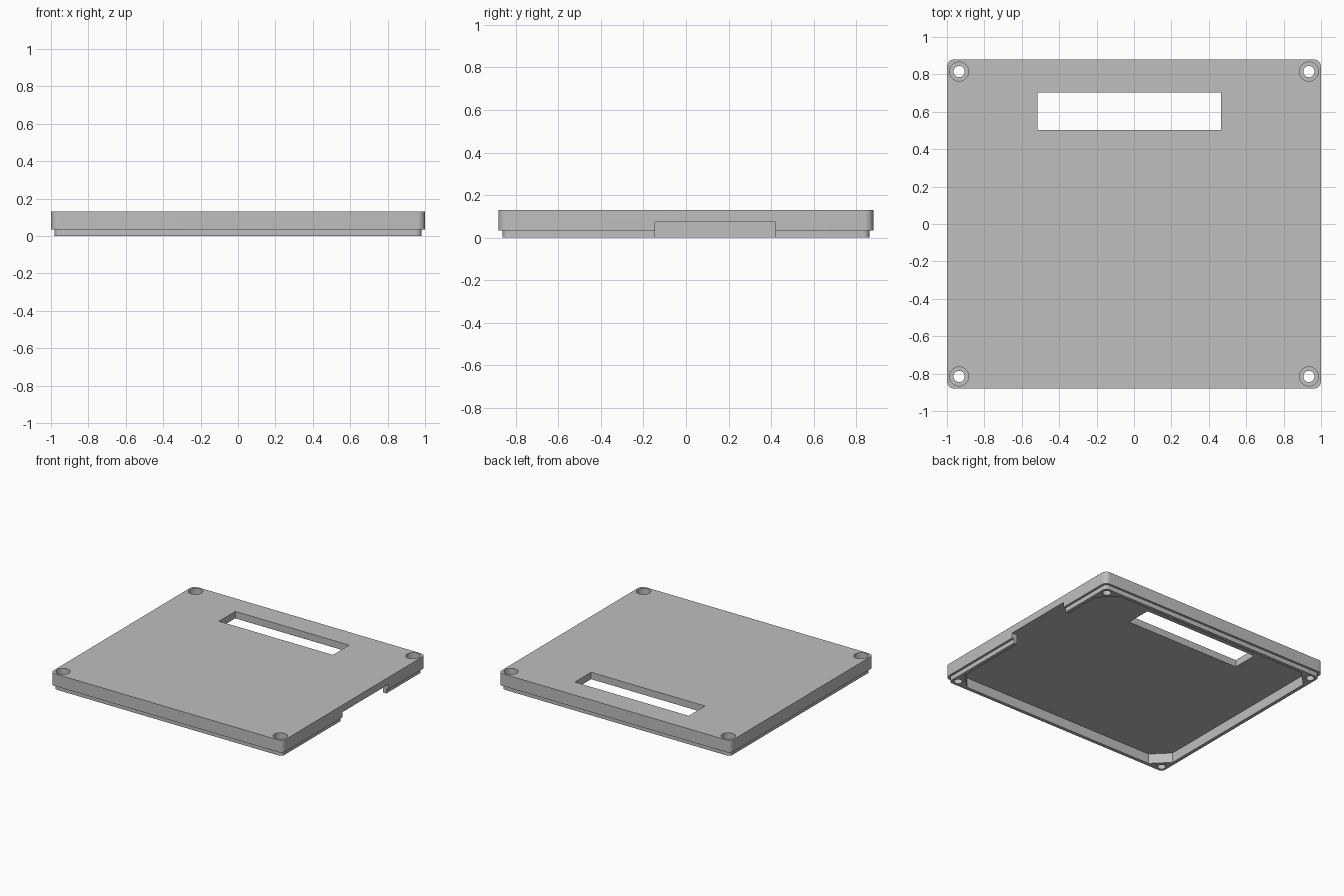
import bpy
import bmesh
from math import cos, sin, pi, radians

cube = bpy.data.objects.get("Cube")
if cube:
    bpy.data.objects.remove(cube, do_unlink=True)

grey = bpy.data.materials.new("matte grey")
grey.use_nodes = True
colour = (0.52, 0.52, 0.52, 1)
grey.diffuse_color = colour
grey.node_tree.nodes["Principled BSDF"].inputs["Base Color"].default_value = colour


def prism(name, outline, z0, z1):
    """Extrude a flat outline between two heights."""
    bm = bmesh.new()
    base = bm.faces.new([bm.verts.new((x, y, z0)) for x, y in outline])
    top = bmesh.ops.extrude_face_region(bm, geom=[base])["geom"]
    verts = [v for v in top if isinstance(v, bmesh.types.BMVert)]
    bmesh.ops.translate(bm, verts=verts, vec=(0, 0, z1 - z0))
    bmesh.ops.recalc_face_normals(bm, faces=bm.faces)
    mesh = bpy.data.meshes.new(name)
    bm.to_mesh(mesh)
    bm.free()
    mesh.materials.append(grey)
    obj = bpy.data.objects.new(name, mesh)
    bpy.context.collection.objects.link(obj)
    return obj


def rounded(hx, hy, r, steps):
    """Rectangle outline with rounded corners; one step gives a chamfer."""
    pts = []
    corners = ((1, 1), (-1, 1), (-1, -1), (1, -1))
    for i, (sx, sy) in enumerate(corners):
        for k in range(steps + 1):
            a = (i + k / steps) * pi / 2
            pts.append((sx * (hx - r) + r * cos(a), sy * (hy - r) + r * sin(a)))
    return pts


def rect(x0, x1, y0, y1):
    return [(x0, y0), (x1, y0), (x1, y1), (x0, y1)]


def circle(x, y, r, n=32):
    return [(x + r * cos(2 * pi * k / n), y + r * sin(2 * pi * k / n)) for k in range(n)]


def combine(target, tool, operation):
    """Apply a boolean and discard the tool object."""
    tool.hide_render = True
    mod = target.modifiers.new(operation.lower(), "BOOLEAN")
    mod.operation = operation
    mod.solver = "EXACT"
    mod.object = tool
    bpy.context.view_layer.objects.active = target
    bpy.ops.object.modifier_apply(modifier=mod.name)
    bpy.data.objects.remove(tool, do_unlink=True)


# Cover plate with a stepped-in lip underneath
cover = prism("enclosure_cover", rounded(1, 0.88, 0.04, 8), 0.035, 0.13)
combine(cover, prism("lip", rounded(0.982, 0.862, 0.03, 8), 0, 0.06), "UNION")

# Hollow underside with chamfered corners
ceiling = 0.076
combine(cover, prism("cavity", rounded(0.955, 0.835, 0.12, 1), -0.1, ceiling), "DIFFERENCE")

# Side notch and display slot
combine(cover, prism("notch", rect(0.93, 1.1, -0.145, 0.42), -0.1, ceiling - 0.001), "DIFFERENCE")
combine(cover, prism("slot", rect(-0.515, 0.465, 0.502, 0.702), 0.03, 0.2), "DIFFERENCE")

# Counterbored screw holes in the corners
for sx in (-1, 1):
    for sy in (-1, 1):
        x, y = sx * 0.935, sy * 0.815
        combine(cover, prism("hole", circle(x, y, 0.03), -0.1, 0.2), "DIFFERENCE")
        combine(cover, prism("bore", circle(x, y, 0.051), 0.08, 0.2), "DIFFERENCE")

# Smooth the rounded corners and bores, keep edges crisp
bpy.ops.object.select_all(action="DESELECT")
cover.select_set(True)
bpy.context.view_layer.objects.active = cover
bpy.ops.object.shade_smooth_by_angle(angle=radians(30))
